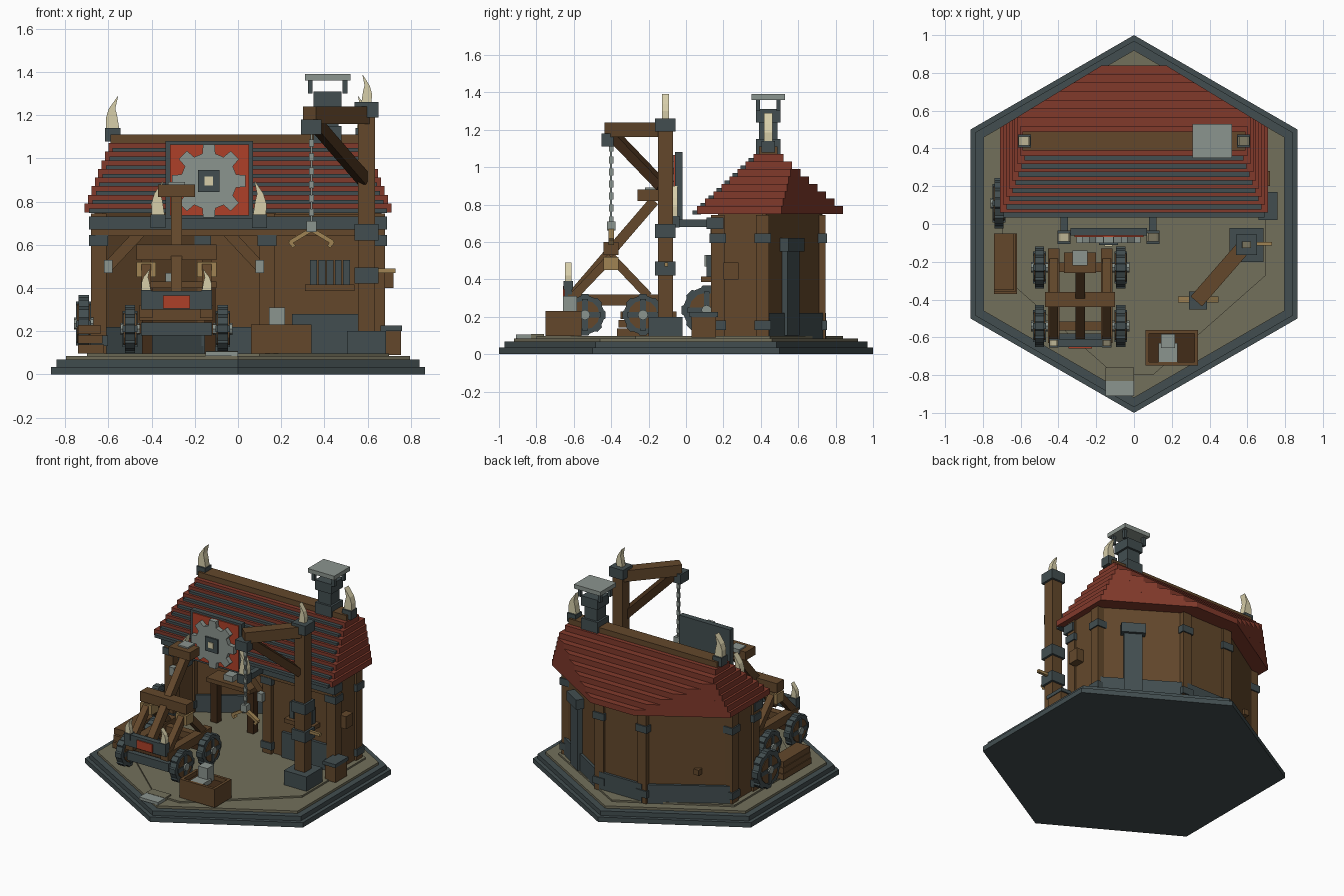
import bpy, bmesh, math
from mathutils import Vector, Matrix

if "Cube" in bpy.data.objects:
    bpy.data.objects.remove(bpy.data.objects["Cube"])


def material(name, *rgb):
    m = bpy.data.materials.new(name)
    m.use_nodes = True
    col = [(c / 255) ** 2.2 for c in rgb] + [1]
    m.diffuse_color = col
    m.node_tree.nodes["Principled BSDF"].inputs["Base Color"].default_value = col
    return m


slate = material("dark slate", 68, 79, 81)
wood = material("brown wood", 99, 73, 47)
dark = material("dark wood", 68, 48, 31)
roof_red = material("roof red", 128, 60, 47)
paint = material("sign red", 172, 66, 45)
earth = material("packed earth", 114, 111, 91)
steel = material("pale steel", 138, 147, 141)
bone = material("bone", 214, 205, 168)
rope = material("rope tan", 158, 130, 84)


def finish(name, bm, mat):
    bmesh.ops.recalc_face_normals(bm, faces=bm.faces)
    me = bpy.data.meshes.new(name)
    bm.to_mesh(me)
    bm.free()
    me.materials.append(mat)
    ob = bpy.data.objects.new(name, me)
    bpy.context.collection.objects.link(ob)
    return ob


def box(name, x, y, z, mat):
    """Box from (low, high) pairs."""
    bm = bmesh.new()
    mid = Vector([sum(r) / 2 for r in (x, y, z)])
    size = [r[1] - r[0] for r in (x, y, z)]
    bmesh.ops.create_cube(bm, size=1, matrix=Matrix.Translation(mid) @ Matrix.Diagonal(size + [1]))
    return finish(name, bm, mat)


def block(name, x, y, z, w, h, mat):
    """Square block standing on z."""
    return box(name, (x - w / 2, x + w / 2), (y - w / 2, y + w / 2), (z, z + h), mat)


def beam(name, p, q, w, h, mat):
    """Timber of width w and height h between two points."""
    p, q = Vector(p), Vector(q)
    d = (q - p).normalized()
    side = d.cross(Vector((0, 0, 1))).normalized()
    rot = Matrix((d, side, side.cross(d))).transposed().to_4x4()
    bm = bmesh.new()
    bmesh.ops.create_cube(bm, size=1, matrix=Matrix.Translation((p + q) / 2) @ rot
                          @ Matrix.Diagonal(((q - p).length, w, h, 1)))
    return finish(name, bm, mat)


def prism(name, pts, axis, lo, hi, mat):
    """Outline pushed along an axis."""
    place = {"x": lambda a, b: (lo, a, b), "y": lambda a, b: (a, lo, b), "z": lambda a, b: (a, b, lo)}[axis]
    push = {"x": (hi - lo, 0, 0), "y": (0, hi - lo, 0), "z": (0, 0, hi - lo)}[axis]
    bm = bmesh.new()
    face = bm.faces.new([bm.verts.new(place(*p)) for p in pts])
    new = bmesh.ops.extrude_face_region(bm, geom=[face])["geom"]
    bmesh.ops.translate(bm, vec=push, verts=[v for v in new if isinstance(v, bmesh.types.BMVert)])
    return finish(name, bm, mat)


def gear(a, b, r_in, r_out, teeth):
    pts = []
    for i in range(teeth):
        for off, r in ((-.3, r_in), (-.2, r_out), (.2, r_out), (.3, r_in)):
            t = math.tau * (i + off) / teeth
            pts.append((a + r * math.cos(t), b + r * math.sin(t)))
    return pts


def ngon(a, b, r, n, turn=0):
    return [(a + r * math.cos(math.tau * i / n + turn), b + r * math.sin(math.tau * i / n + turn)) for i in range(n)]


HORN = [(-.03, 0), (.03, 0), (.02, .06), (.012, .09), (.025, .15), (-.018, .09), (-.032, .046)]


def horn(name, x, y, z, h, side, socket=.07):
    """Curved horn in a slate socket; side gives the lean."""
    block(name + "_socket", x, y, z - socket * .9, socket, socket * .9, slate)
    wide = socket / .07
    prism(name, [(x + side * a * wide, z + b * h / .15) for a, b in HORN], "y",
          y - socket / 3, y + socket / 3, bone)


def wheel(name, x, y, z, r):
    prism(name + "_rim", gear(y, z, r * .92, r, 8), "x", x - .024, x + .024, slate)
    prism(name + "_disc", ngon(y, z, r * .7, 12), "x", x - .03, x + .03, wood)
    box(name + "_spoke_a", (x - .034, x + .034), (y - r * .75, y + r * .75), (z - .015, z + .015), slate)
    box(name + "_spoke_b", (x - .034, x + .034), (y - .015, y + .015), (z - r * .75, z + r * .75), slate)
    prism(name + "_hub", ngon(y, z, .028, 8), "x", x - .045, x + .045, steel)


# Hexagonal base
for i, (r, lo, hi, m) in enumerate(((1, 0, .035, slate), (.97, .035, .068, slate), (.92, .068, .085, earth))):
    prism(f"base_step_{i}", ngon(0, 0, r, 6, math.pi / 2), "z", lo, hi, m)
prism("yard_floor", [(-.7, .45), (-.7, -.27), (-.1, -.8), (.1, -.8), (.7, -.27), (.7, .45), (0, .84)], "z", .085, .097, earth)
box("paving_slab", (-.15, 0), (-.91, -.83), (.085, .105), steel)
box("paving_earth", (-.15, 0), (-.83, -.76), (.085, .107), earth)

# House walls follow the back of the hexagon
ring = [(.645, .17), (.645, .41), (.17, .71), (-.17, .71), (-.645, .41), (-.645, .17)]
for i, (p, q) in enumerate(zip(ring, ring[1:])):
    beam(f"wall_{i}", (*p, .42), (*q, .42), .04, .66, wood)
    if 0 < i < 4:
        beam(f"wall_footing_{i}", (*p, .15), (*q, .15), .075, .14, slate)
for i, (x, y) in enumerate(ring + [(.135, .17)]):
    block(f"wall_post_{i}", x, y, .085, .07, .66, wood)
    for z in (.595, .13):
        block(f"post_band_{i}", x, y, z, .088, .05, slate)
box("workshop_wall", (.135, .645), (.16, .19), (.09, .74), wood)
box("workshop_footing", (.25, .62), (.14, .2), (.09, .28), slate)
box("front_lintel", (-.69, .69), (.11, .2), (.67, .73), slate)
box("front_beam", (-.66, .66), (.13, .2), (.64, .67), wood)
for x, s in ((-.6, 1), (.1, -1)):
    beam("entry_brace", (x, .17, .5), (x + s * .15, .17, .66), .05, .05, wood)
    box("lamp_plate", (x - .02, x + .02), (.1, .14), (.47, .53), steel)

# Back door with a small hood on the angled wall
along = (Vector(ring[1]) - Vector(ring[2])).normalized()
out = Vector((-along.y, along.x))
mid = (Vector(ring[1]) + Vector(ring[2])) / 2 + out * .03 + along * .06
for name, half, z0, z1, t in (("back_door", .06, .1, .56, .05), ("door_hood", .08, .55, .62, .09)):
    a, b = mid - along * half, mid + along * half
    beam(name, (*a, (z0 + z1) / 2), (*b, (z0 + z1) / 2), t, z1 - z0, slate)

# Stepped roof, cut by the angled back line
STEPS = 8
for i in range(STEPS):
    t = i / (STEPS - 1)
    w, f, b, z = .71 - .11 * t, .06 + .3 * t, .84 - .32 * t, .75 + .04 * i
    cut_y = min(b, .51 + (.71 - w) * .61)
    cut_x = min(w, .17 + (.84 - b) / .61)
    pts = [(-w, f), (w, f), (w, cut_y), (cut_x, b), (-cut_x, b), (-w, cut_y)]
    if w - cut_x < .002:
        pts = [(-w, f), (w, f), (w, b), (-w, b)]
    prism(f"roof_step_{i}", pts, "z", z, z + .041, roof_red)
    box(f"roof_batten_{i}", (-w + .02, w - .02), (f - .025, f + .02), (z - .003, z + .018), slate)
box("ridge_beam", (-.59, .59), (.39, .49), (1.05, 1.11), wood)
for s in (-1, 1):
    horn("ridge_horn", s * .58, .44, 1.14, .15, -s)

# Chimney with a raised cap
block("chimney", .415, .44, .8, .1, .5, slate)
block("chimney_foot", .415, .44, 1.05, .13, .1, slate)
block("chimney_collar", .415, .44, 1.24, .13, .07, slate)
for sx in (-1, 1):
    for sy in (-1, 1):
        block("cap_leg", .415 + sx * .08, .44 + sy * .055, 1.3, .022, .065, slate)
box("chimney_cap", (.31, .52), (.35, .53), (1.36, 1.39), steel)

# Sign with a gear emblem
box("sign_board", (-.335, .07), (-.06, -.02), (.72, 1.08), slate)
box("sign_panel", (-.315, .05), (-.068, -.06), (.735, 1.065), paint)
prism("sign_gear", gear(-.135, .895, .13, .172, 8), "y", -.1, -.066, steel)
box("gear_hub", (-.185, -.085), (-.112, -.1), (.845, .945), slate)
box("gear_pin", (-.155, -.115), (-.118, -.11), (.875, .915), bone)
for x, s in ((-.37, 1), (.1, -1)):
    horn("sign_horn", x, -.07, .74, .16, s)
    beam("sign_bracket", (x, -.04, .7), (x, .15, .7), .04, .04, slate)

# Crane
block("crane_footing", .595, -.11, .09, .18, .11, slate)
block("crane_post", .595, -.11, .1, .08, 1.1, wood)
for z in (.42, .62):
    block("crane_collar", .595, -.11, z, .11, .075, slate)
block("crane_head", .595, -.11, 1.19, .11, .07, slate)
horn("crane_horn", .595, -.11, 1.26, .13, -1, .055)
beam("crane_arm", (.6, -.1, 1.2), (.33, -.41, 1.2), .08, .08, wood)
beam("crane_brace", (.585, -.13, .9), (.36, -.38, 1.16), .05, .055, dark)
block("arm_cap", .34, -.405, 1.11, .095, .07, slate)
box("crane_peg", (.6, .73), (-.115, -.095), (.47, .49), rope)
for i in range(13):
    wx, wy = (.012, .005) if i % 2 else (.005, .012)
    z = .7 + i * .032
    box("chain_link", (.34 - wx, .34 + wx), (-.4 - wy, -.4 + wy), (z, z + .036), steel)
block("hook_hub", .34, -.4, .66, .045, .05, steel)
for s in (-1, 1):
    beam("hook_arm", (.34, -.4, .67), (.34 + s * .1, -.4, .61), .03, .02, rope)
    beam("hook_claw", (.34 + s * .1, -.4, .615), (.34 + s * .08, -.4, .59), .03, .018, rope)

# Catapult cart
CX = -.285
for y in (-.23, -.54):
    box("axle", (CX - .22, CX + .22), (y - .02, y + .02), (.19, .23), dark)
    box("cart_crossbeam", (CX - .17, CX + .17), (y - .025, y + .025), (.25, .3), wood)
    for s in (-1, 1):
        wheel("cart_wheel", CX + s * .215, y, .21, .112)
for s in (-1, 1):
    x = CX + s * .14
    box("cart_rail", (x - .03, x + .03), (-.63, -.13), (.26, .32), wood)
    for y in (-.6, -.2):
        beam("frame_strut", (x, y, .31), (x, -.4, .52), .045, .045, wood)
    box("rope_binding", (x - .045, x + .045), (-.44, -.36), (.45, .52), rope)
    horn("cart_horn", x, -.63, .39, .1, -s, .05)
box("frame_bar", (CX - .185, CX + .185), (-.44, -.36), (.53, .6), wood)
beam("throwing_arm", (CX, -.6, .32), (CX, -.17, .82), .05, .055, wood)
box("arm_cup", (CX - .085, CX + .085), (-.26, -.15), (.82, .88), wood)
block("arm_load", CX, -.18, .86, .08, .03, steel)
box("cart_bumper", (CX - .165, CX + .165), (-.65, -.61), (.3, .385), slate)
box("bumper_panel", (CX - .062, CX + .062), (-.658, -.65), (.305, .365), paint)
box("lower_bumper", (CX - .165, CX + .165), (-.62, -.58), (.18, .24), slate)

# Yard clutter: crate, planks, spare wheel, shelf, stool, bench
for x in ((.06, .08), (.32, .34)):
    box("crate_side", x, (-.75, -.56), (.097, .23), wood)
for y in ((-.75, -.73), (-.58, -.56)):
    box("crate_end", (.06, .34), y, (.097, .23), wood)
box("crate_filling", (.07, .33), (-.74, -.57), (.1, .2), dark)
block("crate_ingot", .18, -.62, .2, .075, .11, steel)
block("crate_scrap", .18, -.68, .2, .1, .03, steel)
for i in range(3):
    box("plank", (-.74, -.62 - .008 * i), (-.37 + .01 * i, -.05), (.097 + i * .045, .138 + i * .045), wood)
wheel("spare_wheel", -.715, .11, .235, .135)
box("wall_shelf", (.31, .54), (.08, .17), (.385, .415), wood)
for i in range(5):
    block("shelf_jar", .35 + i * .038, .125, .41, .032, .12, slate)
box("side_crate", (.67, .755), (.03, .16), (.09, .2), wood)
box("side_crate_lid", (.66, .76), (.02, .17), (.2, .225), slate)
box("side_box", (.66, .72), (.2, .28), (.4, .49), wood)
box("back_peg", (-.5, -.46), (.53, .57), (.3, .34), wood)
box("workbench", (-.45, -.1), (.28, .42), (.4, .43), wood)
for x in (-.42, -.13):
    block("workbench_leg", x, .35, .09, .05, .31, dark)
block("bench_tool", -.3, .35, .43, .07, .04, steel)
